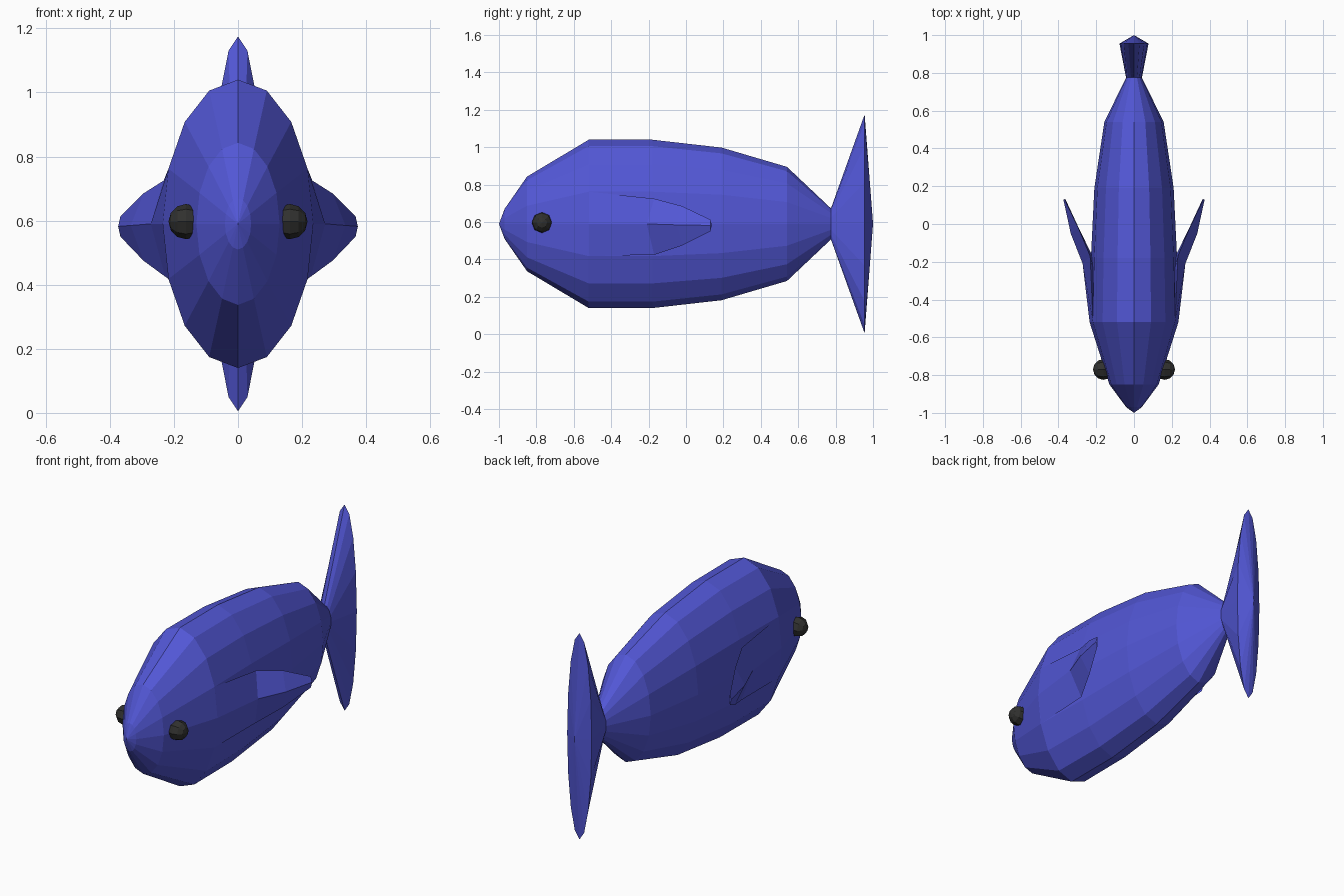
import bpy, bmesh, math

if "Cube" in bpy.data.objects:
    bpy.data.objects.remove(bpy.data.objects["Cube"])

CZ = 0.59      # height of the body axis
SIDES = 16


def material(name, rgb):
    m = bpy.data.materials.new(name)
    m.diffuse_color = (*rgb, 1)
    m.use_nodes = True
    m.node_tree.nodes["Principled BSDF"].inputs["Base Color"].default_value = m.diffuse_color
    return m


blue = material("fish blue", (0.085, 0.095, 0.67))
black = material("eye black", (0.03, 0.03, 0.028))


def finish(bm, name, mat):
    bmesh.ops.recalc_face_normals(bm, faces=bm.faces)
    me = bpy.data.meshes.new(name)
    bm.to_mesh(me)
    bm.free()
    me.materials.append(mat)
    ob = bpy.data.objects.new(name, me)
    bpy.context.collection.objects.link(ob)
    return ob


def loft(sections, name, mat, start=None, end=None):
    """Skin between point rings; ends close to a pole, or flat when no pole is given."""
    bm = bmesh.new()
    rings = [[bm.verts.new(p) for p in s] for s in sections]
    n = len(rings[0])
    for a, b in zip(rings, rings[1:]):
        for i in range(n):
            j = (i + 1) % n
            bm.faces.new((a[i], a[j], b[j], b[i]))
    for ring, pole in ((rings[0], start), (rings[-1], end)):
        if pole:
            v = bm.verts.new(pole)
            for i in range(n):
                bm.faces.new((ring[i], ring[(i + 1) % n], v))
        else:
            bm.faces.new(ring)
    return finish(bm, name, mat)


def ellipse(y, rx, rz):
    return [(rx * math.sin(math.tau * i / SIDES), y,
             CZ + rz * math.cos(math.tau * i / SIDES)) for i in range(SIDES)]


# Body: (y, half width, half height)
body = [(-0.97, 0.041, 0.08), (-0.85, 0.13, 0.253), (-0.52, 0.235, 0.45),
        (-0.18, 0.228, 0.45), (0.19, 0.21, 0.408), (0.54, 0.157, 0.305),
        (0.775, 0.042, 0.083)]
loft([ellipse(*r) for r in body], "body", blue, start=(0, -1.0, CZ))

# Tail: flaring ellipse with a shallow pointed back
loft([ellipse(0.775, 0.042, 0.083), ellipse(0.955, 0.077, 0.585)],
     "tail_fin", blue, end=(0, 1.0, CZ))

# Side fins: each section is top, ridge, bottom, inner side
fin = [
    [(0.217, -0.52, 0.762), (0.235, -0.52, 0.59), (0.217, -0.52, 0.418), (0.15, -0.52, 0.59)],
    [(0.232, -0.17, 0.725), (0.272, -0.21, 0.59), (0.227, -0.17, 0.425), (0.222, -0.165, 0.585)],
    [(0.295, -0.02, 0.685), (0.335, -0.05, 0.585), (0.295, -0.02, 0.475), (0.293, -0.02, 0.582)],
    [(0.367, 0.13, 0.613), (0.374, 0.13, 0.582), (0.367, 0.13, 0.55), (0.366, 0.138, 0.582)],
]
for side, label in ((1, "right"), (-1, "left")):
    loft([[(side * x, y, z) for x, y, z in s] for s in fin], label + "_side_fin", blue)

    # Eyes: faceted balls with their pole facing sideways
    bm = bmesh.new()
    bmesh.ops.create_uvsphere(bm, u_segments=8, v_segments=6, radius=0.055)
    eye = finish(bm, label + "_eye", black)
    eye.rotation_euler = (0, math.pi / 2, 0)
    eye.location = (side * 0.162, -0.77, 0.597)
